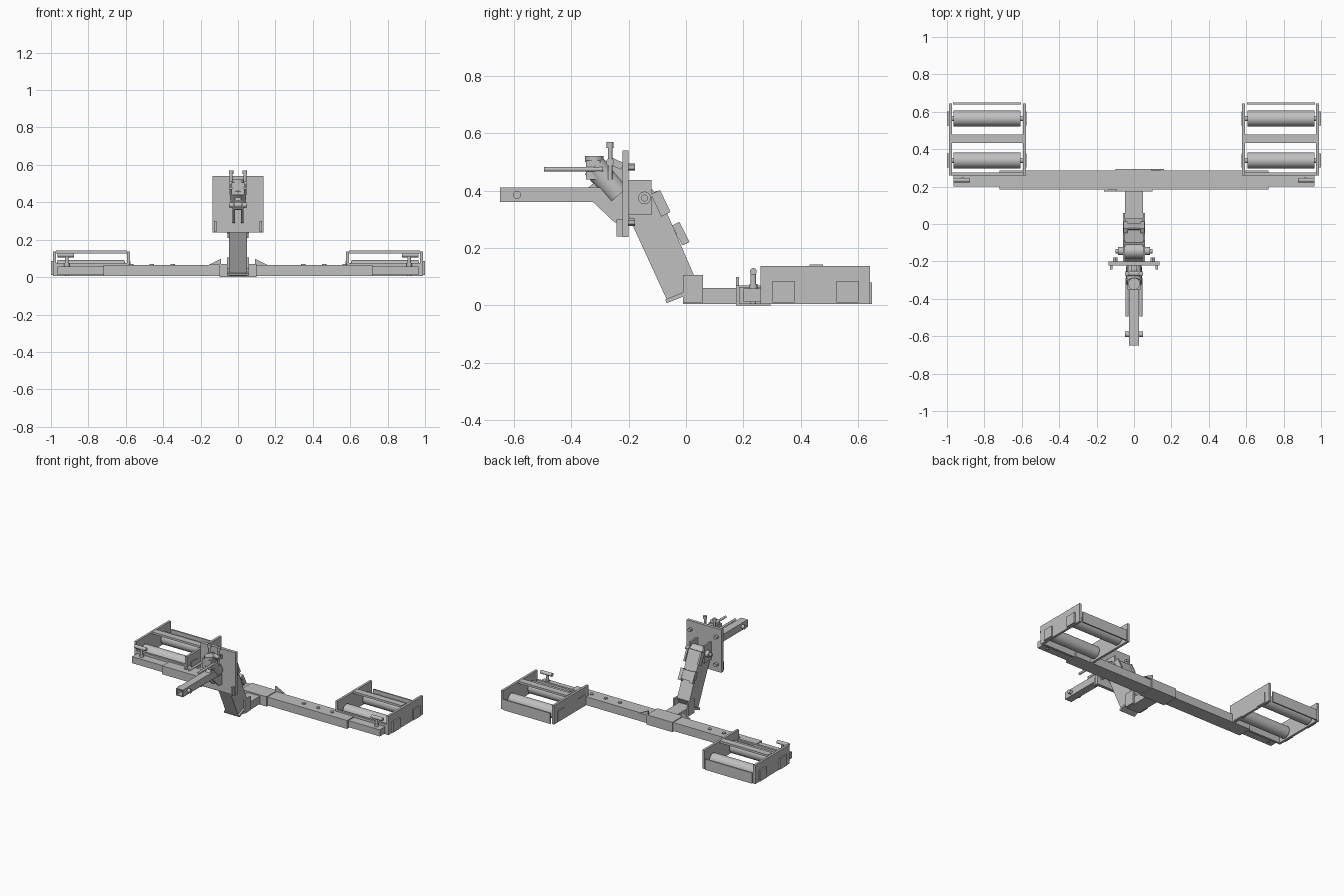
import bpy, bmesh, math
from mathutils import Vector

cube = bpy.data.objects.get("Cube")
if cube:
    bpy.data.objects.remove(cube, do_unlink=True)

# One painted steel colour for every part
steel = bpy.data.materials.new("light grey steel")
steel.use_nodes = True
grey = (.53, .53, .53, 1)
steel.diffuse_color = grey
steel.node_tree.nodes["Principled BSDF"].inputs["Base Color"].default_value = grey


def finish(name, bm, mirror, smooth=False):
    """Turn the mesh into a named object, optionally mirrored left to right."""
    bmesh.ops.recalc_face_normals(bm, faces=bm.faces[:])
    mesh = bpy.data.meshes.new(name)
    bm.to_mesh(mesh)
    bm.free()
    mesh.materials.append(steel)
    part = bpy.data.objects.new(name, mesh)
    bpy.context.collection.objects.link(part)
    if smooth:
        bpy.ops.object.select_all(action="DESELECT")
        part.select_set(True)
        bpy.context.view_layer.objects.active = part
        bpy.ops.object.shade_smooth_by_angle(angle=math.radians(40))
    if mirror:
        modifier = part.modifiers.new("left and right", "MIRROR")
        modifier.use_mirror_merge = False
    return part


def box(name, x, y, z, mirror=False):
    """Box between limits; a single x value means a centred half width."""
    limits = (x if isinstance(x, tuple) else (-x, x), y, z)
    bm = bmesh.new()
    bmesh.ops.create_cube(bm, size=1)
    for vert in bm.verts:
        vert.co = [low if c < 0 else high for c, (low, high) in zip(vert.co, limits)]
    return finish(name, bm, mirror)


def rod(name, start, end, radius, mirror=False, sides=24):
    start, end = Vector(start), Vector(end)
    along = end - start
    bm = bmesh.new()
    bmesh.ops.create_cone(bm, cap_ends=True, segments=sides, radius1=radius,
                          radius2=radius, depth=along.length)
    turn = along.to_track_quat("Z", "Y")
    for vert in bm.verts:
        vert.co = turn @ vert.co + (start + end) / 2
    return finish(name, bm, mirror, smooth=True)


def cross_rod(name, half_length, y, z, radius):
    return rod(name, (-half_length, y, z), (half_length, y, z), radius)


def prism(name, outline, x, mirror=False):
    """Extrude a side outline across the x limits."""
    low, high = x if isinstance(x, tuple) else (-x, x)
    bm = bmesh.new()
    face = bm.faces.new([bm.verts.new((low, y, z)) for y, z in outline])
    result = bmesh.ops.extrude_face_region(bm, geom=[face])
    for item in result["geom"]:
        if isinstance(item, bmesh.types.BMVert):
            item.co.x = high
    return finish(name, bm, mirror)


def tilted_plate(name, start, end, thickness, x, mirror=False):
    """Plate whose side outline is a thick line from start to end."""
    start, end = Vector(start), Vector(end)
    along = (end - start).normalized()
    offset = Vector((-along.y, along.x)) * thickness / 2
    outline = [start - offset, end - offset, end + offset, start + offset]
    return prism(name, outline, x, mirror)


def gusset(name, side, y):
    """Small upright triangle that stiffens the sleeve where it meets the beam."""
    bm = bmesh.new()
    inner, outer = side * .09, side * .16
    corners = [(inner, beam_top), (outer, beam_top), (inner, beam_top + .035)]
    rings = [[bm.verts.new((x, depth, z)) for x, z in corners] for depth in (y, y + .01)]
    for ring in rings:
        bm.faces.new(ring)
    for i in range(len(corners)):
        bm.faces.new((rings[0][i - 1], rings[0][i], rings[1][i], rings[1][i - 1]))
    return finish(name, bm, False)


# Cross beam with centre sleeve and telescoping arms
floor, beam_top = .005, .064
beam_front, beam_back, beam_middle = .185, .285, .235
box("cross_beam", .72, (beam_front, beam_back), (floor, beam_top))
box("centre_sleeve", .1, (beam_front - .01, beam_back + .01), (0, beam_top + .005))
gusset("front_gusset", -1, beam_front - .01)
gusset("rear_gusset", 1, beam_back)
box("sliding_arm", (.7, .965), (.2, .275), (.012, .058), mirror=True)
for x in (.35, .46, .57):
    rod("beam_bolt", (x, beam_middle, floor), (x, beam_middle, .071), .012, mirror=True)

# Wheel cradle frame
inner_side, outer_side = .578, .99
wall = .016
cradle_front, cradle_back = .26, .643
inside = (inner_side + wall, outer_side - wall)
for name, x in (("inner", inner_side), ("outer", outer_side - wall)):
    box(name + "_cradle_plate", (x, x + wall), (cradle_front, cradle_back),
        (floor, .137), mirror=True)
box("cradle_front_rail", inside, (cradle_front, cradle_front + .015), (floor, .075), mirror=True)
box("cradle_rear_rail", (inside[0] + .01, inside[1] - .005), (cradle_back - .003, cradle_back + .007),
    (floor, .08), mirror=True)
box("cradle_middle_bar", inside, (.432, .478), (.127, .142), mirror=True)

# Rollers with axles and bearing plates
roller_height, bearing_reach = .05, .038
for name, y in (("front", .34), ("rear", .564)):
    def across(part, start, end, radius):
        rod(name + part, (start, y, roller_height), (end, y, roller_height), radius, mirror=True)
    across("_roller", inside[0] + .012, inside[1] - .008, .042)
    across("_axle", inner_side, outer_side, .014)
    for part, start, end in (("_outer_bearing", outer_side, 1),
                             ("_inner_bearing", inner_side - .003, inner_side)):
        box(name + part, (start, end), (y - bearing_reach, y + bearing_reach),
            (.01, .085), mirror=True)

# Locking tee handles
lock_x, lock_top = .915, .118
rod("lock_screw", (lock_x, beam_middle, floor), (lock_x, beam_middle, lock_top), .01, mirror=True)
rod("lock_collar", (lock_x, beam_middle, .05), (lock_x, beam_middle, .075), .014, mirror=True)
rod("lock_handle", (lock_x - .038, beam_middle, lock_top),
    (lock_x + .05, beam_middle, lock_top), .012, mirror=True)

# Centre spine and elbow
column_half, cheek = .048, (.048, .06)
box("spine", column_half, (-.01, beam_front), (floor, .06))
box("elbow_plate", cheek, (-.01, .06), (.01, .106), mirror=True)
tilted_plate("foot_plate", (-.07, .014), (0, .042), .014, .06)

# Sloping column with its latch
column = [(-.067, .02), (0, .045), (.03, .1), (-.1, .4), (-.15, .38), (-.205, .32)]
prism("column", column, column_half)
tilted_plate("column_cheek", (-.107, .395), (-.07, .318), .036, cheek, mirror=True)
tilted_plate("latch_ear", (-.036, .285), (0, .215), .028, (.034, .057), mirror=True)
tilted_plate("latch_bar", (-.026, .286), (0, .228), .01, column_half)
cross_rod("latch_pin", .06, -.02, .245, .013)

# Tilt hinge
hinge_y, hinge_z = -.145, .375
box("hinge_ear", cheek, (-.205, -.12), (.315, .437), mirror=True)
cross_rod("hinge_barrel", column_half, hinge_y, hinge_z, .04)
cross_rod("hinge_boss", .085, hinge_y, hinge_z, .022)
cross_rod("hinge_pin", .1, hinge_y, hinge_z, .012)

# Mounting plate with bolts and lugs
plate_front, plate_back = -.222, -.2
box("mounting_plate", .135, (plate_front, plate_back), (.238, .54))
for z in (.29, .483):
    rod("plate_bolt", (.1, plate_back, z), (.1, plate_back + .022, z), .013, mirror=True, sides=6)
box("plate_lug", (.115, .128), (plate_front - .02, plate_front), (.24, .3), mirror=True)

# Hollow hitch bar: four walls, an end stop and a pin
hitch_low, hitch_high = .361, .412
hitch_length = (-.65, plate_front)
hitch_inner, hitch_outer, hitch_wall = .019, .026, .007
box("hitch_side_wall", (hitch_inner, hitch_outer), hitch_length,
    (hitch_low, hitch_high), mirror=True)
for name, z in (("bottom", hitch_low), ("top", hitch_high - hitch_wall)):
    box("hitch_" + name + "_wall", hitch_inner, hitch_length, (z, z + hitch_wall))
box("hitch_end_stop", hitch_inner, (-.52, -.51), (hitch_low, hitch_high))
cross_rod("hitch_pin", .047, -.59, .386, .014)

# Braces between the hitch bar and the plate
lower_brace = [(plate_front, .29), (plate_front, hitch_low), (-.325, hitch_low), (-.25, .29)]
prism("lower_brace", lower_brace, (.016, .029), mirror=True)
upper_brace = [(plate_front, hitch_high), (plate_front, .49), (-.25, .49), (-.34, hitch_high)]
prism("upper_brace", upper_brace, .016)

# Clamp assembly above the hitch bar
rod("clamp_cylinder", (0, -.32, .485), (0, -.235, .385), .042, sides=32)
box("clamp_block", .036, (-.35, -.3), (.44, .505))
rod("clamp_cap", (0, -.32, .5), (0, -.32, .522), .032)
lever_x, lever_y, lever_top = .037, -.265, .55
cross_rod("clamp_cross_pin", .045, lever_y, .5, .014)
rod("grip_bar", (lever_x, -.495, .475), (lever_x, -.29, .475), .008, mirror=True)
rod("upright_lever", (lever_x, lever_y, .44), (lever_x, lever_y, lever_top), .008, mirror=True)
rod("lever_knob", (lever_x, lever_y, lever_top), (lever_x, lever_y, lever_top + .02),
    .012, mirror=True)
tilted_plate("clamp_link", (lever_y, .505), (plate_front, .485), .025, (.028, .036), mirror=True)
